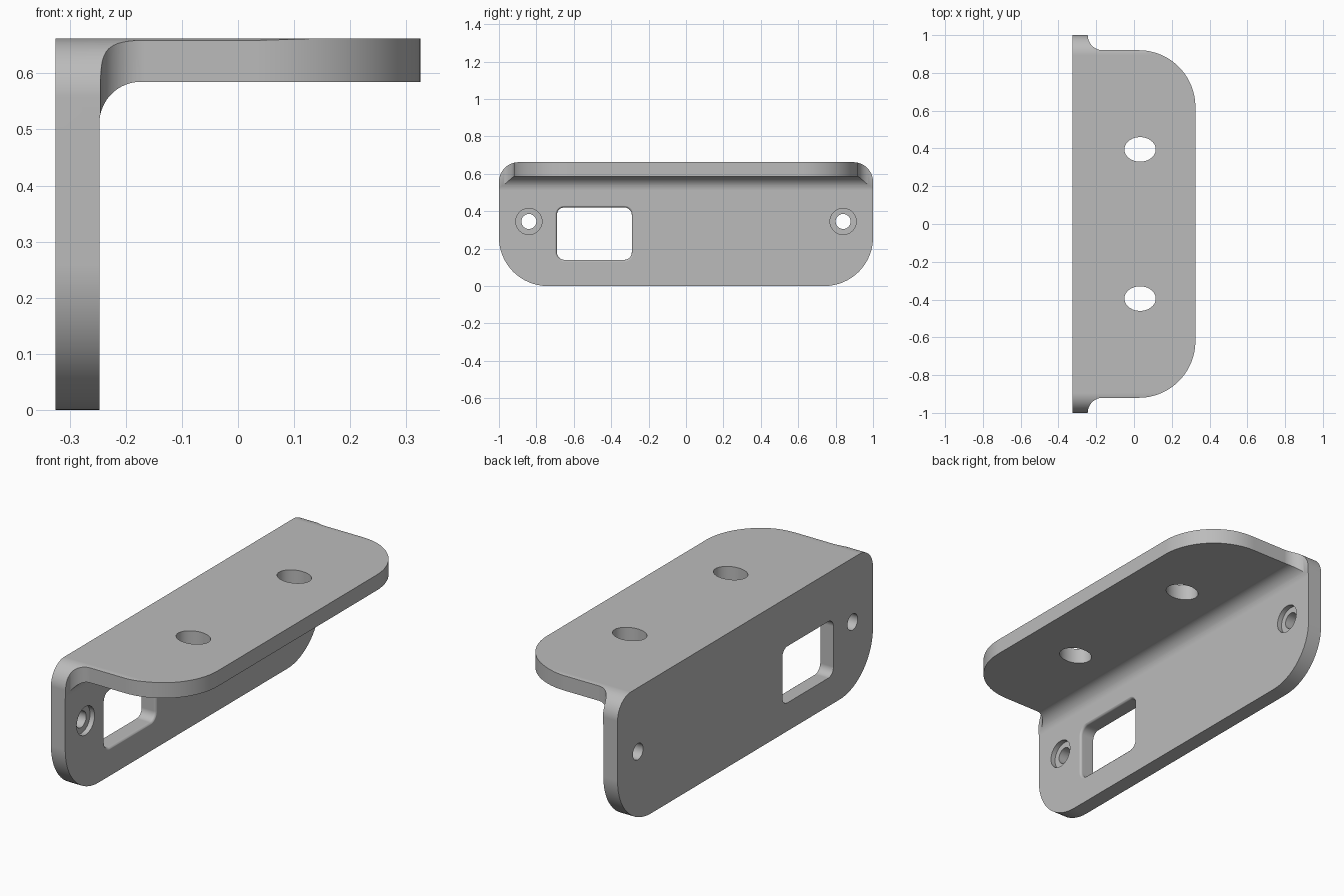
import bpy, bmesh
from math import sin, cos, pi, radians

cube = bpy.data.objects.get("Cube")
if cube:
    bpy.data.objects.remove(cube, do_unlink=True)

LEFT, INNER, RIGHT = -0.325, -0.247, 0.325
TOP, UNDER = 0.662, 0.585


def arc(cx, cy, rx, ry, start, end, steps=16):
    """Points on an elliptical arc, angles in degrees."""
    angles = [radians(start + (end - start) * i / steps) for i in range(steps + 1)]
    return [(cx + rx * cos(a), cy + ry * sin(a)) for a in angles]


def ellipse(cx, cy, rx, ry):
    return arc(cx, cy, rx, ry, 0, 360, 48)[:-1]


def rounded(x0, x1, y0, y1, low, high):
    """Rounded rectangle with separate lower and upper corner radii."""
    return (arc(x1 - low, y0 + low, low, low, -90, 0)
            + arc(x1 - high, y1 - high, high, high, 0, 90)
            + arc(x0 + high, y1 - high, high, high, 90, 180)
            + arc(x0 + low, y0 + low, low, low, 180, 270))


PLACE = {"x": lambda u, v, d: (d, u, v),
         "y": lambda u, v, d: (u, d, v),
         "z": lambda u, v, d: (u, v, d)}


def loft(name, axis, sections):
    """Solid through matching outlines, each given as (outline, depth)."""
    bm = bmesh.new()
    rings = [[bm.verts.new(PLACE[axis](u, v, d)) for u, v in pts]
             for pts, d in sections]
    for a, b in zip(rings, rings[1:]):
        for i in range(len(a)):
            bm.faces.new((a[i - 1], a[i], b[i], b[i - 1]))
    bm.faces.new(rings[0])
    bm.faces.new(rings[-1])
    bmesh.ops.recalc_face_normals(bm, faces=bm.faces)
    mesh = bpy.data.meshes.new(name)
    bm.to_mesh(mesh)
    bm.free()
    ob = bpy.data.objects.new(name, mesh)
    bpy.context.collection.objects.link(ob)
    return ob


def prism(name, axis, pts, lo, hi):
    return loft(name, axis, [(pts, lo), (pts, hi)])


def combine(target, tool, operation):
    mod = target.modifiers.new(tool.name, "BOOLEAN")
    mod.operation, mod.solver, mod.object = operation, "EXACT", tool
    bpy.ops.object.modifier_apply(modifier=mod.name)
    bpy.data.objects.remove(tool, do_unlink=True)


# L-shaped section with a filleted inner bend
bend = 0.074
section = ([(LEFT, -0.1), (INNER, -0.1)]
           + arc(INNER + bend, UNDER - bend, bend, bend, 180, 90)
           + [(0.5, UNDER), (0.5, 0.8), (LEFT, 0.8)])
bracket = prism("angle_bracket", "y", section, -1.2, 1.2)
bpy.context.view_layer.objects.active = bracket
bracket.select_set(True)

# Side outline: rounded wall plate
wall = rounded(-1, 1, 0, TOP, 0.26, 0.105)
combine(bracket, prism("wall_outline", "x", wall, -0.5, 0.6), "INTERSECT")

# Top outline: narrower shelf with neck fillets and large front corners
half = ([(RIGHT - 0.3 + 0.3 * cos(a), 0.62 + 0.3 * sin(a))
         for a in [pi / 2 * i / 24 for i in range(25)]]
        + arc(-0.165, 1, 0.08, 0.08, 270, 180)
        + [(-0.245, 1.1), (-0.5, 1.1)])
shelf = half + [(x, -y) for x, y in reversed(half)]
combine(bracket, prism("shelf_outline", "z", shelf, -0.2, 0.9), "INTERSECT")

# Oval shelf holes and counterbored wall holes
for side in (-1, 1):
    oval = ellipse(0.032, 0.395 * side, 0.083, 0.065)
    combine(bracket, prism("shelf_hole", "z", oval, 0.5, 0.8), "DIFFERENCE")
    bore, sink = (ellipse(0.84 * side, 0.345, r, r) for r in (0.04, 0.07))
    combine(bracket, loft("wall_hole", "x", [(bore, -0.4), (bore, INNER - 0.025),
                                            (sink, INNER - 0.025), (sink, -0.2)]),
            "DIFFERENCE")


# Window with a softened inner rim
def opening(grow):
    r = 0.04 + grow
    return rounded(-0.69 - grow, -0.29 + grow, 0.14 - grow, 0.42 + grow, r, r)


rim = 0.012
flare = [(opening(rim * (1 - cos(a))), INNER - rim + rim * sin(a))
         for a in [pi / 2 * i / 4 for i in range(4)]]
combine(bracket, loft("window", "x", [(opening(0), -0.4)] + flare
                      + [(opening(rim), INNER + 0.001), (opening(rim), -0.2)]),
        "DIFFERENCE")

# Grey metal finish
grey = bpy.data.materials.new("grey_metal")
grey.use_nodes = True
colour = (0.5, 0.5, 0.5, 1)
grey.diffuse_color = colour
grey.node_tree.nodes["Principled BSDF"].inputs["Base Color"].default_value = colour
bracket.data.materials.clear()
bracket.data.materials.append(grey)
for face in bracket.data.polygons:
    face.material_index = 0

bpy.ops.object.shade_smooth_by_angle(angle=radians(30))
weighted = bracket.modifiers.new("even_shading", "WEIGHTED_NORMAL")
weighted.keep_sharp = True
